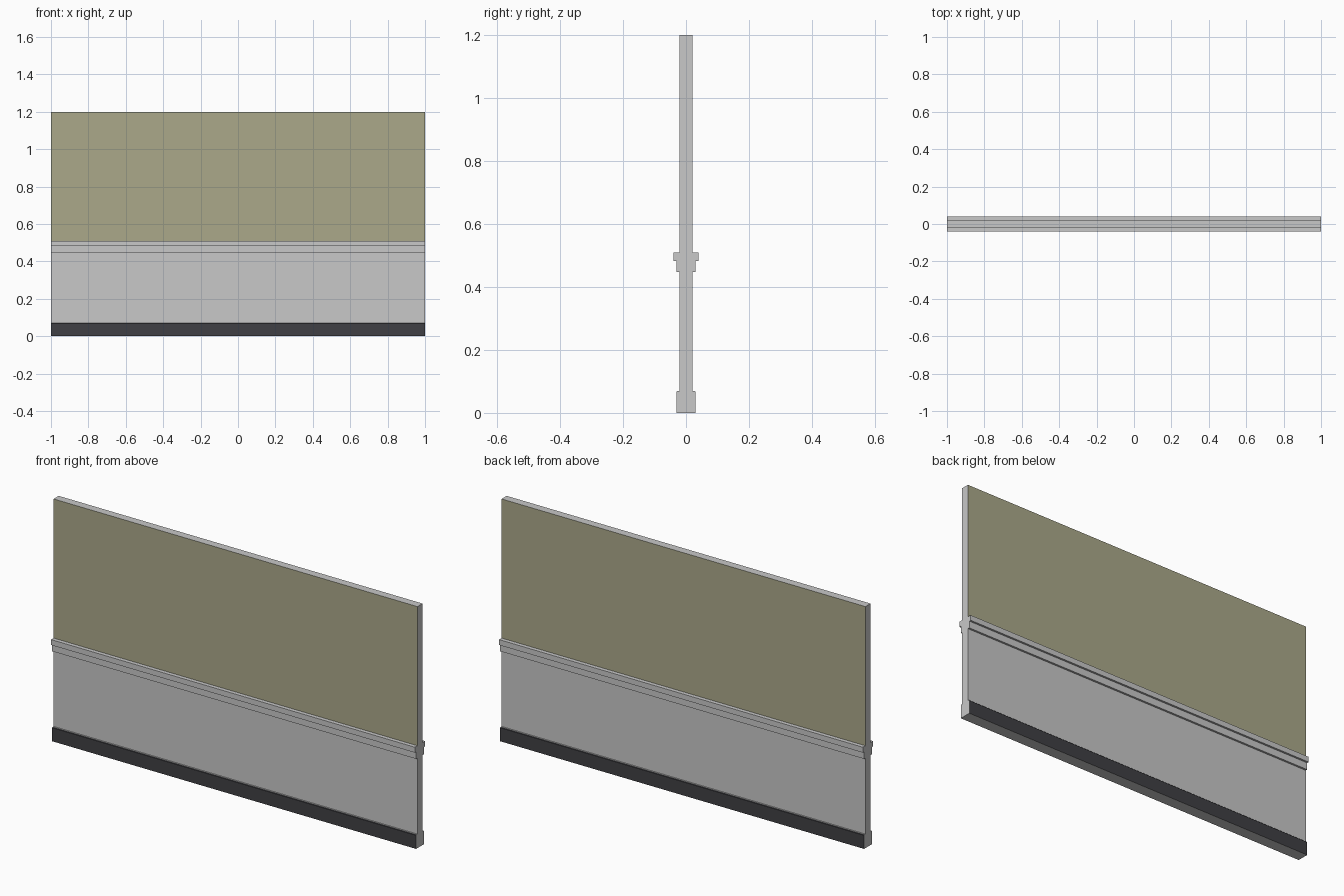
import bpy, bmesh

if "Cube" in bpy.data.objects:
    bpy.data.objects.remove(bpy.data.objects["Cube"])


def make_mat(name, rgb):
    m = bpy.data.materials.new(name)
    m.diffuse_color = (*rgb, 1)
    m.use_nodes = True
    m.node_tree.nodes["Principled BSDF"].inputs["Base Color"].default_value = m.diffuse_color
    return m


mats = [make_mat("light_grey", (0.578, 0.578, 0.578)),
        make_mat("olive_paint", (0.407, 0.397, 0.254)),
        make_mat("dark_skirting", (0.051, 0.051, 0.058))]

# Half cross-section (half depth, height): skirting, panel, stepped rail, upper panel
half = [(0.03, 0), (0.03, 0.067), (0.027, 0.07), (0.02, 0.07),
        (0.02, 0.447), (0.03, 0.447), (0.03, 0.482), (0.04, 0.482),
        (0.04, 0.509), (0.02, 0.509), (0.02, 1.2)]
profile = half + [(-y, z) for y, z in reversed(half)]

# Sweep the mirrored profile along the wall
bm = bmesh.new()
end = bm.faces.new([bm.verts.new((-1, y, z)) for y, z in profile])
swept = bmesh.ops.extrude_face_region(bm, geom=[end], use_keep_orig=True)
verts = [g for g in swept["geom"] if isinstance(g, bmesh.types.BMVert)]
bmesh.ops.translate(bm, verts=verts, vec=(2, 0, 0))
bmesh.ops.recalc_face_normals(bm, faces=bm.faces)

# Paint front and back faces by height; ends, top and underside stay grey
for f in bm.faces:
    z = f.calc_center_median().z
    if abs(f.normal.y) > 0.5:
        f.material_index = 1 if z > 0.6 else 2 if z < 0.07 else 0

mesh = bpy.data.meshes.new("wall_partition")
bm.to_mesh(mesh)
bm.free()
for m in mats:
    mesh.materials.append(m)
wall = bpy.data.objects.new("wall_partition", mesh)
bpy.context.collection.objects.link(wall)
